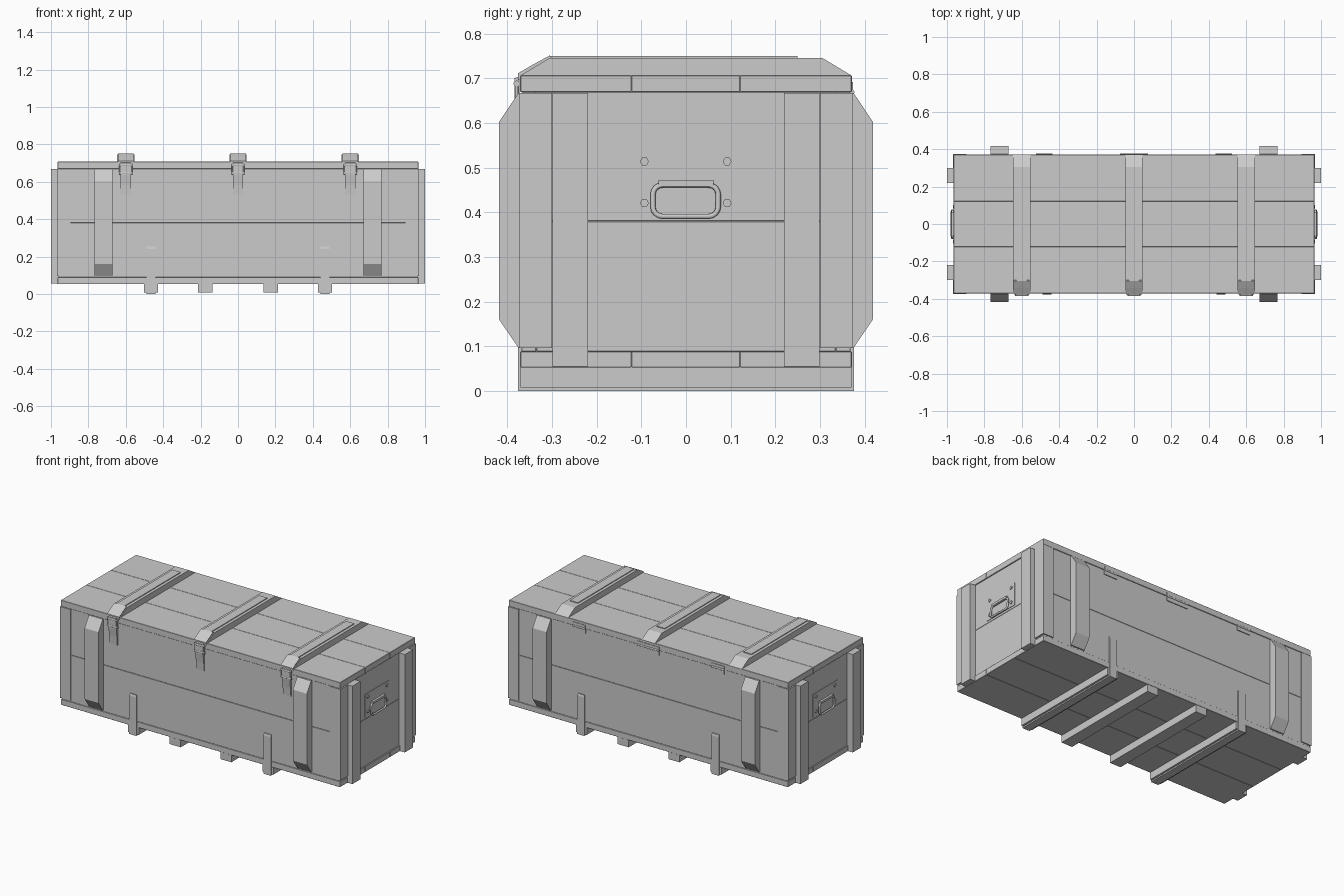
import bpy, bmesh, math
from mathutils import Vector

if "Cube" in bpy.data.objects:
    bpy.data.objects.remove(bpy.data.objects["Cube"])

mat = bpy.data.materials.new("painted grey")
mat.diffuse_color = (0.6, 0.6, 0.6, 1)
mat.use_nodes = True
mat.node_tree.nodes["Principled BSDF"].inputs["Base Color"].default_value = mat.diffuse_color


def finish(name, bm, smooth=False):
    bmesh.ops.recalc_face_normals(bm, faces=bm.faces)
    me = bpy.data.meshes.new(name)
    bm.to_mesh(me)
    bm.free()
    me.materials.append(mat)
    if smooth:
        for p in me.polygons:
            p.use_smooth = len(p.vertices) == 4
    ob = bpy.data.objects.new(name, me)
    bpy.context.collection.objects.link(ob)
    return ob


def box(name, x, y, z, bevel=0.0):
    """Box from (min, max) pairs."""
    bm = bmesh.new()
    bmesh.ops.create_cube(bm, size=1)
    for v in bm.verts:
        v.co = Vector([(a + b) / 2 + c * (b - a) for c, (a, b) in zip(v.co, (x, y, z))])
    ob = finish(name, bm)
    if bevel:
        mod = ob.modifiers.new("soft_edge", "BEVEL")
        mod.width = bevel
        mod.segments = 1
    return ob


def prism(name, profile, x0, x1):
    """Extrude a (y, z) profile along x."""
    bm = bmesh.new()
    a = [bm.verts.new((x0, y, z)) for y, z in profile]
    b = [bm.verts.new((x1, y, z)) for y, z in profile]
    bm.faces.new(a)
    bm.faces.new(b[::-1])
    n = len(a)
    for i in range(n):
        bm.faces.new((a[i], b[i], b[(i + 1) % n], a[(i + 1) % n]))
    return finish(name, bm)


def rod(name, centre, axis, radius, length, sides=12):
    bm = bmesh.new()
    bmesh.ops.create_cone(bm, cap_ends=True, segments=sides, radius1=radius,
                          radius2=radius, depth=length)
    rot = Vector((0, 0, 1)).rotation_difference(Vector(axis)).to_matrix()
    for v in bm.verts:
        v.co = rot @ v.co + Vector(centre)
    return finish(name, bm, sides > 6)


def span(s, a, b):
    return tuple(sorted((s * a, s * b)))


# Floor and lid planks, butted together
for y in ((-0.371, -0.122), (-0.122, 0.121), (0.121, 0.371)):
    box("floor_plank", (-0.965, 0.965), y, (0.053, 0.089), 0.0015)
    box("lid_plank", (-0.965, 0.965), y, (0.669, 0.707), 0.0015)

# Front and back walls, end walls
for s in (-1, 1):
    for z in ((0.088, 0.3805), (0.3805, 0.6695)):
        box("long_wall_plank", (-0.960, 0.960), span(s, 0.335, 0.368), z, 0.0015)
        box("end_wall_plank", span(s, 0.925, 0.960), (-0.335, 0.335), z, 0.0015)

# Corner posts, end battens, side battens
side_profile = [(0.366, 0.097), (0.375, 0.097), (0.418, 0.160),
                (0.418, 0.603), (0.375, 0.667), (0.366, 0.667)]
for sx in (-1, 1):
    for sy in (-1, 1):
        box("corner_post", span(sx, 0.896, 0.969), span(sy, 0.300, 0.374), (0.097, 0.667))
        box("end_batten", span(sx, 0.958, 1.0), span(sy, 0.219, 0.299), (0.055, 0.667))
        prism("side_batten", [(sy * y, z) for y, z in side_profile], sx * 0.672, sx * 0.768)

# Skids, with metal straps wrapped under the outer pair
for sx in (-1, 1):
    for x in (0.175, 0.465):
        box("skid", span(sx, x - 0.038, x + 0.038), (-0.370, 0.370), (0.008, 0.054))
    box("under_strap", span(sx, 0.440, 0.490), (-0.375, 0.375), (0.0, 0.010))
    for sy in (-1, 1):
        prism("side_strap", [(sy * y, z) for y, z in
              ((0.366, 0.0), (0.376, 0.0), (0.376, 0.240), (0.373, 0.254), (0.366, 0.254))],
              sx * 0.440, sx * 0.490)

# Lid battens with metal strap and latch
batten = [(-0.371, 0.706), (-0.306, 0.745), (0.306, 0.745), (0.371, 0.706)]
strap = [(-0.374, 0.700), (-0.306, 0.750), (0.250, 0.750), (0.250, 0.744), (-0.300, 0.740)]
cap = [(-0.376, 0.695), (-0.376, 0.711), (-0.342, 0.731), (-0.305, 0.751),
       (-0.300, 0.744), (-0.365, 0.700)]
lever = [(-0.367, 0.530), (-0.374, 0.530), (-0.377, 0.580), (-0.384, 0.635),
         (-0.384, 0.700), (-0.372, 0.705), (-0.372, 0.640), (-0.367, 0.620)]
for x in (-0.6, 0, 0.6):
    prism("lid_batten", batten, x - 0.046, x + 0.046)
    prism("lid_strap", strap, x - 0.028, x + 0.028)
    prism("latch_cap", cap, x - 0.042, x + 0.042)
    prism("latch_lever", lever, x - 0.027, x + 0.027)
    for z in (0.645, 0.688):
        rod("latch_pin", (x, -0.379, z), (1, 0, 0), 0.007, 0.070)
    for s in (-1, 1):
        rod("latch_link", (x + s * 0.031, -0.379, 0.667), (0, 0, 1), 0.004, 0.045, 8)

# Back hinges
for x, w in ((-0.48, 0.09), (0, 0.15), (0.48, 0.09)):
    box("hinge_lid_leaf", (x - w / 2, x + w / 2), (0.368, 0.374), (0.670, 0.692))
    box("hinge_wall_leaf", (x - w / 2, x + w / 2), (0.366, 0.373), (0.640, 0.668))
    rod("hinge_barrel", (x, 0.371, 0.669), (1, 0, 0), 0.006, w)

# End handles: plate, bolts, bracket and rounded ring
for s in (-1, 1):
    box("handle_plate", span(s, 0.959, 0.963), (-0.123, 0.121), (0.394, 0.536))
    for y in (-0.093, 0.092):
        for z in (0.421, 0.514):
            rod("plate_bolt", (s * 0.964, y, z), (1, 0, 0), 0.010, 0.008, 6)
    box("handle_bracket", span(s, 0.962, 0.977), (-0.062, 0.062), (0.458, 0.472))
    cu = bpy.data.curves.new("handle_ring", "CURVE")
    cu.dimensions = "3D"
    cu.bevel_depth = 0.006
    cu.bevel_resolution = 2
    sp = cu.splines.new("POLY")
    pts = []
    for cy, cz, start in ((0.051, 0.440, 0), (-0.053, 0.440, 90),
                          (-0.053, 0.412, 180), (0.051, 0.412, 270)):
        for k in range(5):
            a = math.radians(start + k * 22.5)
            z = cz + 0.021 * math.sin(a)
            pts.append((s * (0.970 + (0.465 - z) * 0.06), cy + 0.021 * math.cos(a), z, 1))
    sp.points.add(len(pts) - 1)
    for p, co in zip(sp.points, pts):
        p.co = co
    sp.use_cyclic_u = True
    cu.materials.append(mat)
    ring = bpy.data.objects.new("handle_ring", cu)
    bpy.context.collection.objects.link(ring)
